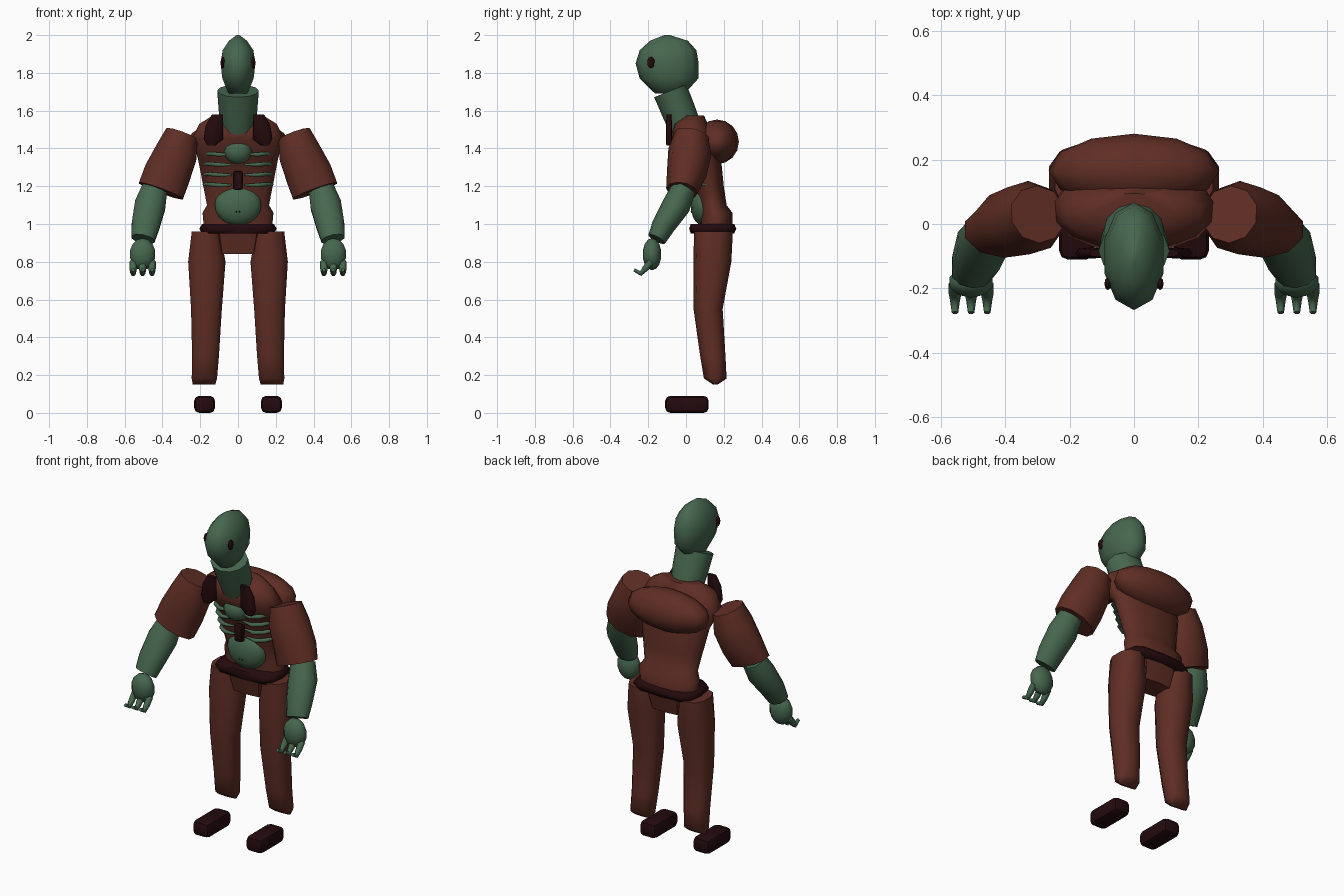
import bpy, bmesh, math
from mathutils import Vector, Matrix

if "Cube" in bpy.data.objects:
    bpy.data.objects.remove(bpy.data.objects["Cube"])


def material(name, rgb):
    m = bpy.data.materials.new(name)
    m.use_nodes = True
    m.diffuse_color = (*rgb, 1)
    m.node_tree.nodes["Principled BSDF"].inputs["Base Color"].default_value = (*rgb, 1)
    return m


GREEN = material("green skin", (0.062, 0.135, 0.077))
BROWN = material("red brown cloth", (0.115, 0.027, 0.018))
DARK = material("dark leather", (0.017, 0.003, 0.004))


def finish(name, bm, mat, angle=65):
    bmesh.ops.recalc_face_normals(bm, faces=bm.faces)
    me = bpy.data.meshes.new(name)
    bm.to_mesh(me)
    bm.free()
    me.materials.append(mat)
    ob = bpy.data.objects.new(name, me)
    bpy.context.collection.objects.link(ob)
    bpy.ops.object.select_all(action="DESELECT")
    ob.select_set(True)
    bpy.context.view_layer.objects.active = ob
    bpy.ops.object.shade_smooth_by_angle(angle=math.radians(angle))


def loft(name, rings, mat, sides=10, tilt=False, square=2.0):
    """Skin rings of (x, y, z, half width, half depth), listed bottom to top."""
    bm = bmesh.new()
    rot = Matrix.Identity(3)
    if tilt:
        axis = Vector(rings[-1][:3]) - Vector(rings[0][:3])
        rot = Vector((0, 0, 1)).rotation_difference(axis).to_matrix()
    loops = []
    for x, y, z, rx, ry in rings:
        loop = []
        for i in range(sides):
            a = 2 * math.pi * i / sides - math.pi / 2
            c, s = math.cos(a), math.sin(a)
            p = Vector((math.copysign(abs(c) ** (2 / square), c) * rx,
                        math.copysign(abs(s) ** (2 / square), s) * ry, 0))
            loop.append(bm.verts.new(Vector((x, y, z)) + rot @ p))
        loops.append(loop)
    for lo, hi in zip(loops, loops[1:]):
        for i in range(sides):
            j = (i + 1) % sides
            bm.faces.new((lo[i], lo[j], hi[j], hi[i]))
    bm.faces.new(loops[0])
    bm.faces.new(loops[-1])
    finish(name, bm, mat)


def ball(name, centre, radii, mat, seg=10, rows=7):
    bm = bmesh.new()
    bmesh.ops.create_uvsphere(bm, u_segments=seg, v_segments=rows, radius=1)
    bmesh.ops.transform(bm, matrix=Matrix.LocRotScale(Vector(centre), None, Vector(radii)),
                        verts=bm.verts)
    finish(name, bm, mat)


def block(name, centre, size, mat, bevel):
    bm = bmesh.new()
    bmesh.ops.create_cube(bm, size=1)
    bmesh.ops.scale(bm, vec=size, verts=bm.verts)
    bmesh.ops.bevel(bm, geom=bm.edges[:], offset=bevel, segments=2, affect="EDGES", profile=0.5)
    bmesh.ops.translate(bm, vec=centre, verts=bm.verts)
    finish(name, bm, mat, 40)


def strand(name, points, radii, mat):
    cu = bpy.data.curves.new(name, "CURVE")
    cu.dimensions = "3D"
    cu.bevel_depth = 1
    cu.bevel_resolution = 1
    cu.use_fill_caps = True
    sp = cu.splines.new("POLY")
    sp.points.add(len(points) - 1)
    for pt, co, r in zip(sp.points, points, radii):
        pt.co = (*co, 1)
        pt.radius = r
    sp.use_smooth = True
    cu.materials.append(mat)
    ob = bpy.data.objects.new(name, cu)
    bpy.context.collection.objects.link(ob)


# Head and neck
loft("head", [(0, -.085, 1.69, .052, .078), (0, -.09, 1.77, .087, .155),
              (0, -.1, 1.85, .097, .167), (0, -.095, 1.92, .085, .15),
              (0, -.09, 1.97, .05, .1), (0, -.1, 2.0, .008, .015)], GREEN, 10)
loft("neck", [(0, .03, 1.42, .072, .078), (0, 0, 1.5, .088, .085),
              (0, -.04, 1.6, .102, .09), (0, -.083, 1.705, .11, .092)], GREEN, 12, tilt=True)

# Torso with hunched back
loft("jacket", [(0, .16, .98, .185, .085), (0, .16, 1.06, .192, .085),
                (0, .14, 1.1, .168, .075), (0, .125, 1.2, .188, .075),
                (0, .1, 1.35, .218, .085), (0, .04, 1.45, .25, .125),
                (0, .025, 1.53, .21, .09), (0, .045, 1.575, .135, .05)],
     BROWN, 14, square=2.2)
ball("back_hump", (0, .165, 1.435), (.265, .115, .118), BROWN, 12, 8)
ball("belly", (0, .088, 1.1), (.126, .063, .108), GREEN, 14, 10)
ball("chest", (0, -.015, 1.385), (.074, .06, .068), GREEN, 12, 8)
block("breastbone", (0, .015, 1.23), (.052, .04, .1), DARK, .012)

# Belt and hips
loft("belt", [(0, .14, .95, .19, .115), (0, .142, .975, .205, .125),
              (0, .14, 1.0, .19, .115)], DARK, 12, square=4)
loft("hips", [(0, .14, .84, .095, .07), (0, .14, .96, .115, .1)], BROWN, 8, square=5)

for side, s in (("left", 1), ("right", -1)):
    # Face, collar and ribs
    ball(side + "_eye", (s * .081, -.185, 1.855), (.011, .02, .03), DARK, 8, 6)
    ball(side + "_navel_dot", (s * .009, .029, 1.065), (.004, .004, .004), DARK, 6, 4)
    loft(side + "_lapel", [(s * .142, -.09, 1.415, .022, .014), (s * .13, -.09, 1.45, .052, .017),
                           (s * .126, -.09, 1.52, .046, .017),
                           (s * .11, -.09, 1.58, .028, .012)], DARK, 8, square=3)
    for i in range(4):
        z = 1.368 - i * .054
        y = -.03 + i * .018
        strand(f"{side}_rib_{i + 1}", [(s * .18, y + .09, z + .004), (s * .145, y + .025, z + .004),
                                       (s * .1, y, z), (s * .035, y + .01, z)],
               (.009, .012, .012, .006), GREEN)

    # Sleeve, forearm and hand
    loft(side + "_sleeve", [(s * .408, -.022, 1.175, .13, .084), (s * .375, .003, 1.265, .13, .105),
                            (s * .325, .02, 1.38, .117, .115), (s * .297, .03, 1.475, .092, .09)],
         BROWN, 10, tilt=True)
    loft(side + "_forearm", [(s * .503, -.155, .92, .066, .05), (s * .49, -.12, .99, .078, .062),
                             (s * .465, -.05, 1.1, .086, .075), (s * .44, -.01, 1.19, .07, .065)],
         GREEN, 10, tilt=True)
    ball(side + "_hand", (s * .505, -.18, .84), (.072, .05, .085), GREEN, 10, 7)
    for i in range(3):
        x = s * (.455 + i * .05)
        strand(f"{side}_finger_{i + 1}", [(x, -.185, .8), (x, -.215, .765),
                                          (x, -.24, .738), (x, -.275, .757)],
               (.02, .02, .015, .01), GREEN)

    # Trouser leg with a pointed hem, and shoe
    loft(side + "_leg", [(s * .18, .155, .15, .062, .012), (s * .178, .155, .182, .07, .06),
                         (s * .172, .142, .3, .074, .067),
                         (s * .167, .117, .55, .085, .077), (s * .165, .14, .8, .103, .1),
                         (s * .17, .145, .96, .078, .103)], BROWN, 10, square=2.4)
    block(side + "_shoe", (s * .177, .005, .045), (.11, .23, .09), DARK, .026)
